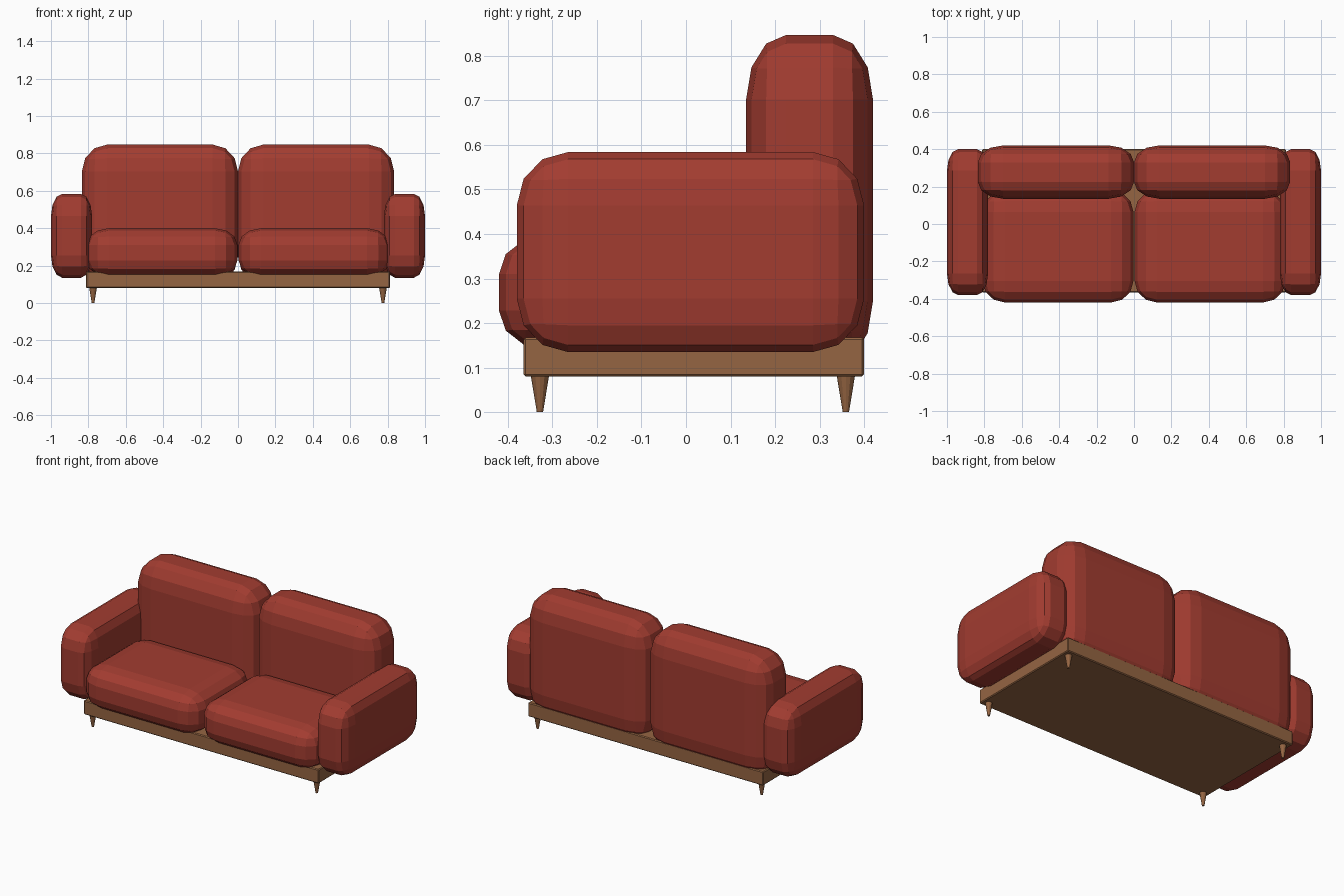
import bpy, bmesh

if "Cube" in bpy.data.objects:
    bpy.data.objects.remove(bpy.data.objects["Cube"])


def material(name, rgb):
    m = bpy.data.materials.new(name)
    m.diffuse_color = (*rgb, 1)
    m.use_nodes = True
    m.node_tree.nodes["Principled BSDF"].inputs["Base Color"].default_value = m.diffuse_color
    return m


RED = material("red_fabric", (0.36, 0.045, 0.03))
WOOD = material("wood", (0.30, 0.13, 0.055))


def finish(bm, name, mat):
    bmesh.ops.recalc_face_normals(bm, faces=bm.faces)
    me = bpy.data.meshes.new(name)
    bm.to_mesh(me)
    bm.free()
    me.materials.append(mat)
    ob = bpy.data.objects.new(name, me)
    bpy.context.collection.objects.link(ob)
    return ob


def soft_box(name, lo, hi, radii, mat, segments=3):
    """Box from lo to hi whose rounded corners have their own radius per axis."""
    bm = bmesh.new()
    bmesh.ops.create_cube(bm, size=2)
    bmesh.ops.bevel(bm, geom=bm.edges[:], offset=0.5, segments=segments,
                    profile=0.5, affect='EDGES')
    for v in bm.verts:
        for i in range(3):
            half, mid, r = (hi[i] - lo[i]) / 2, (hi[i] + lo[i]) / 2, radii[i]
            c = abs(v.co[i])
            d = c / 0.5 * (half - r) if c <= 0.5 else half - r + (c - 0.5) / 0.5 * r
            v.co[i] = mid + (d if v.co[i] > 0 else -d)
    return finish(bm, name, mat)


def leg(name, x, y):
    bm = bmesh.new()
    bmesh.ops.create_cone(bm, cap_ends=True, segments=12, radius1=0.007,
                          radius2=0.021, depth=0.085)
    bmesh.ops.translate(bm, verts=bm.verts, vec=(x, y, 0.0425))
    return finish(bm, name, WOOD)


def mirrored_box(name, lo, hi, radii):
    """The part on the right and its twin on the left."""
    soft_box("right_" + name, lo, hi, radii, RED)
    soft_box("left_" + name, (-hi[0], *lo[1:]), (-lo[0], *hi[1:]), radii, RED)


# wooden base frame
soft_box("base_frame", (-0.813, -0.365, 0.08), (0.813, 0.40, 0.168),
         (0.005, 0.005, 0.005), WOOD, segments=1)

# cushions and arms
mirrored_box("seat_cushion", (0.003, -0.42, 0.138), (0.81, 0.18, 0.40), (0.12, 0.115, 0.09))
mirrored_box("back_cushion", (0.0, 0.135, 0.105), (0.835, 0.42, 0.847), (0.135, 0.09, 0.145))
mirrored_box("arm", (0.78, -0.38, 0.135), (1.0, 0.40, 0.584), (0.06, 0.115, 0.12))

# tapered legs
for sx, side in ((1, "right"), (-1, "left")):
    leg(f"front_{side}_leg", sx * 0.775, -0.328)
    leg(f"back_{side}_leg", sx * 0.775, 0.359)
